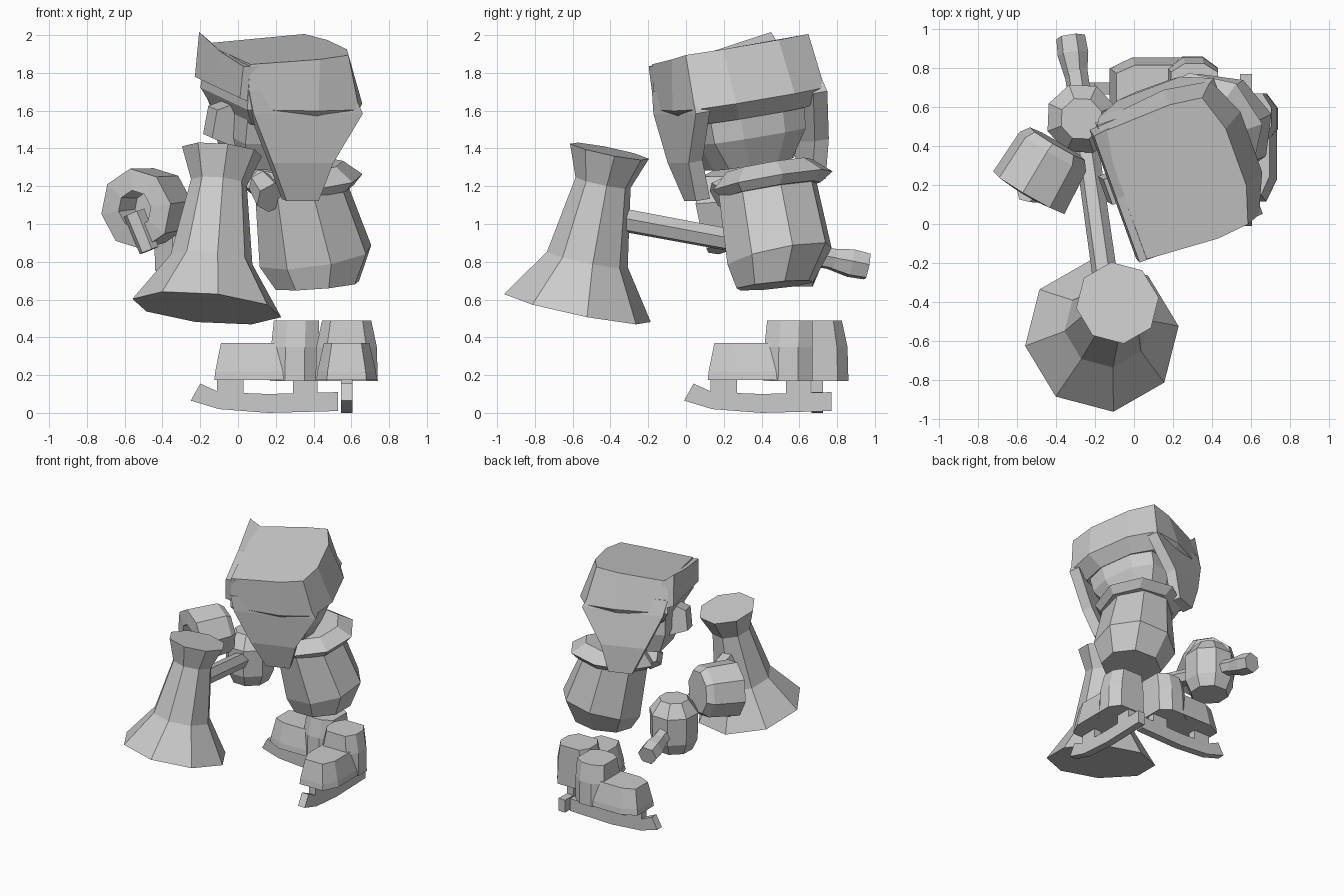
import bpy, bmesh, math
from mathutils import Vector as V, Matrix

cube = bpy.data.objects.get("Cube")
if cube:
    bpy.data.objects.remove(cube)

grey = bpy.data.materials.new("plain_grey")
grey.use_nodes = True
grey.diffuse_color = (0.6, 0.6, 0.6, 1)
grey.node_tree.nodes["Principled BSDF"].inputs["Base Color"].default_value = (0.6, 0.6, 0.6, 1)


def loft(name, rings, matrix=Matrix()):
    """Skin a list of equal point rings and cap both ends."""
    bm = bmesh.new()
    rows = [[bm.verts.new(matrix @ V(p)) for p in r] for r in rings]
    n = len(rows[0])
    for a, b in zip(rows, rows[1:]):
        for i in range(n):
            bm.faces.new((a[i], a[(i + 1) % n], b[(i + 1) % n], b[i]))
    bm.faces.new(rows[0])
    bm.faces.new(rows[-1])
    bmesh.ops.recalc_face_normals(bm, faces=bm.faces)
    me = bpy.data.meshes.new(name)
    bm.to_mesh(me)
    bm.free()
    me.materials.append(grey)
    ob = bpy.data.objects.new(name, me)
    bpy.context.collection.objects.link(ob)
    return ob


def ring(c, rx, ry, n=8, phase=0.0, axis=(0, 0, 1)):
    """Polygon ring around a centre, tilted so its normal follows axis."""
    q = V((0, 0, 1)).rotation_difference(V(axis))
    pts = []
    for i in range(n):
        a = math.radians(phase) + math.tau * i / n
        pts.append(V(c) + q @ V((rx * math.cos(a), ry * math.sin(a), 0)))
    return pts


def tube(name, start, end, stops, n=8, phase=0.0):
    """Turned part: stops are (position along the axis, radius)."""
    s, e = V(start), V(end)
    return loft(name, [ring(s.lerp(e, t), r, r, n, phase, e - s) for t, r in stops])


def prism(name, outline, lo, hi, matrix):
    """Extrude an (along, up) outline sideways from lo to hi."""
    return loft(name, [[(a, w, u) for a, u in outline] for w in (lo, hi)], matrix)


def frame(x, y, z, o):
    m = Matrix((x, y, z)).transposed().to_4x4()
    m.translation = o
    return m


# Hammer: flared head, shaft and knob
tube("hammer_head", (-0.165, -0.575, 0.555), (-0.085, -0.405, 1.385),
     [(0, 0.4), (0.31, 0.22), (0.8, 0.15), (1, 0.215)], 8, 8)
tube("hammer_shaft", (-0.14, -0.33, 1.02), (-0.3, 0.8, 0.81), [(0, 0.065), (1, 0.06)], 6)
tube("hammer_knob", (-0.295, 0.74, 0.82), (-0.325, 0.96, 0.775),
     [(0, 0.055), (0.6, 0.08), (1, 0.075)], 6)

# Lower fist gripping the shaft
loft("lower_hand", [ring((-0.27, 0.54, z), r, r, 8, 20) for z, r in
     ((0.67, 0.14), (0.76, 0.18), (0.97, 0.185), (1.07, 0.11))])

# Raised hand: curled block with a hollow palm and a thumb
back, front = V((-0.4, 0.4, 1.1)), V((-0.54, 0.16, 1.08))
palm = front - back
loft("raised_hand", [ring(back + palm * t, r, r, 8, 22, palm) for t, r in
     ((-0.05, 0.165), (0.12, 0.2), (1, 0.215), (1.05, 0.1), (0.55, 0.08))])
tube("raised_thumb", (-0.55, 0.17, 1.06), (-0.47, 0.16, 0.86), [(0, 0.06), (1, 0.055)], 6)

# Torso and scarf
loft("torso", [ring(c, rx, ry, 8, 15, axis) for c, rx, ry, axis in (
    ((0.42, 0.47, 0.675), 0.23, 0.21, (-0.08, -0.1, 1)),
    ((0.41, 0.495, 0.83), 0.31, 0.29, (-0.15, -0.2, 1)),
    ((0.33, 0.43, 1.2), 0.25, 0.27, (-0.12, -0.18, 1)))])
loft("scarf", [ring(c, r, r, 8, 10, (-0.08, -0.17, 1)) for c, r in (
    ((0.35, 0.45, 1.18), 0.27),
    ((0.34, 0.46, 1.23), 0.325),
    ((0.33, 0.44, 1.31), 0.23))])
tube("scarf_knot", (0.12, 0.3, 1.22), (0.18, 0.18, 1.14), [(0, 0.07), (1, 0.09)], 6)

# Tilted head frame: forward, left, up
fwd, left, up = V((-0.94, -0.34, 0)), V((0.34, -0.94, 0)), V((0, 0, 1))
roll = Matrix.Rotation(0.16, 3, fwd)
if (roll @ left).z > 0:
    roll.transpose()
head = frame(fwd, roll @ left, roll @ up, V((0.26, 0.25, 1.94)))


def crown(f, wf, wm, b, wb, rear, u, dip=0.0):
    """Symmetric hat outline at one height; the front may dip."""
    half = [(f, wf, u - dip), (-0.05, wm, u - dip * 0.4), (b, wb, u), (rear, wb * 0.45, u)]
    return half + [(a, -s, z) for a, s, z in reversed(half)]


# Hat crown with turned-in hem, hanging ear flaps and raised brim
loft("hat_crown", [crown(0.33, 0.35, 0.37, -0.22, 0.35, -0.28, 0.01, 0.05),
                   crown(0.34, 0.37, 0.41, -0.29, 0.37, -0.38, -0.28),
                   crown(0.29, 0.32, 0.33, -0.22, 0.29, -0.29, -0.37)], head)
for side, name in ((1, "left_ear_flap"), (-1, "right_ear_flap")):
    loft(name, [[(f, side * wf, u), (b, side * wb, u),
                 (b, side * (wb - 0.08), u), (f, side * (wf - 0.08), u)]
                for f, wf, b, wb, u in ((0.335, 0.37, -0.25, 0.36, -0.18),
                                        (0.31, 0.39, -0.31, 0.375, -0.3),
                                        (0.19, 0.395, -0.15, 0.4, -0.56),
                                        (0.09, 0.37, -0.09, 0.37, -0.77))], head)
loft("hat_brim", [[(0.38, w, -0.22), (0.37, w, top), (0.28, w, -0.05), (0.28, w, -0.26)]
                  for w, top in ((0.355, -0.05), (0.0, -0.03), (-0.355, 0.02))], head)

# Head under the hat, with a nose
loft("head", [crown(0.25, 0.2, 0.23, -0.15, 0.18, -0.2, -0.63),
              crown(0.3, 0.26, 0.29, -0.21, 0.26, -0.28, -0.48),
              crown(0.3, 0.28, 0.3, -0.22, 0.27, -0.29, -0.3)], head)
prism("nose", [(0.26, -0.28), (0.4, -0.33), (0.42, -0.48), (0.26, -0.54)], -0.07, 0.07, head)


def oval(x0, x1, w, z, cut_back=0.65):
    """Box outline with cut corners."""
    c, k, j = (x1 - x0) * 0.3, w * 0.65, w * cut_back
    return [(x0, -k, z), (x0 + c, -w, z), (x1 - c, -w, z), (x1, -j, z),
            (x1, j, z), (x1 - c, w, z), (x0 + c, w, z), (x0, k, z)]


# Ice skates: blade with upturned tip, posts, toe box and ankle shaft
blade = [(-0.01, 0.065), (0.14, 0.02), (0.4, 0.0), (0.77, 0.01),
         (0.77, 0.11), (0.4, 0.1), (0.14, 0.11), (0.04, 0.155)]
skates = {
    "left": frame((0, 1, 0), (-1, 0, 0), (0, 0, 1), V((0.575, 0, 0))),
    "right": frame((1, 0, 0), (0, 1, 0), (0, 0, 1), V((-0.24, 0.695, 0)))}
for side, m in skates.items():
    prism(side + "_skate_blade", blade, -0.03, 0.03, m)
    for part, a, b in (("front", 0.13, 0.27), ("rear", 0.53, 0.66)):
        prism(f"{side}_skate_{part}_post", [(a, 0.07), (b, 0.07), (b, 0.2), (a, 0.2)],
              -0.03, 0.03, m)
    loft(side + "_boot_toe", [oval(0.115, 0.5, 0.16, 0.175, 1), oval(0.12, 0.5, 0.155, 0.22, 1),
                              oval(0.15, 0.46, 0.12, 0.37, 1)], m)
    loft(side + "_boot_shaft", [oval(0.41, 0.67, 0.165, 0.17), oval(0.415, 0.67, 0.16, 0.35),
                                oval(0.43, 0.67, 0.13, 0.49)], m)
